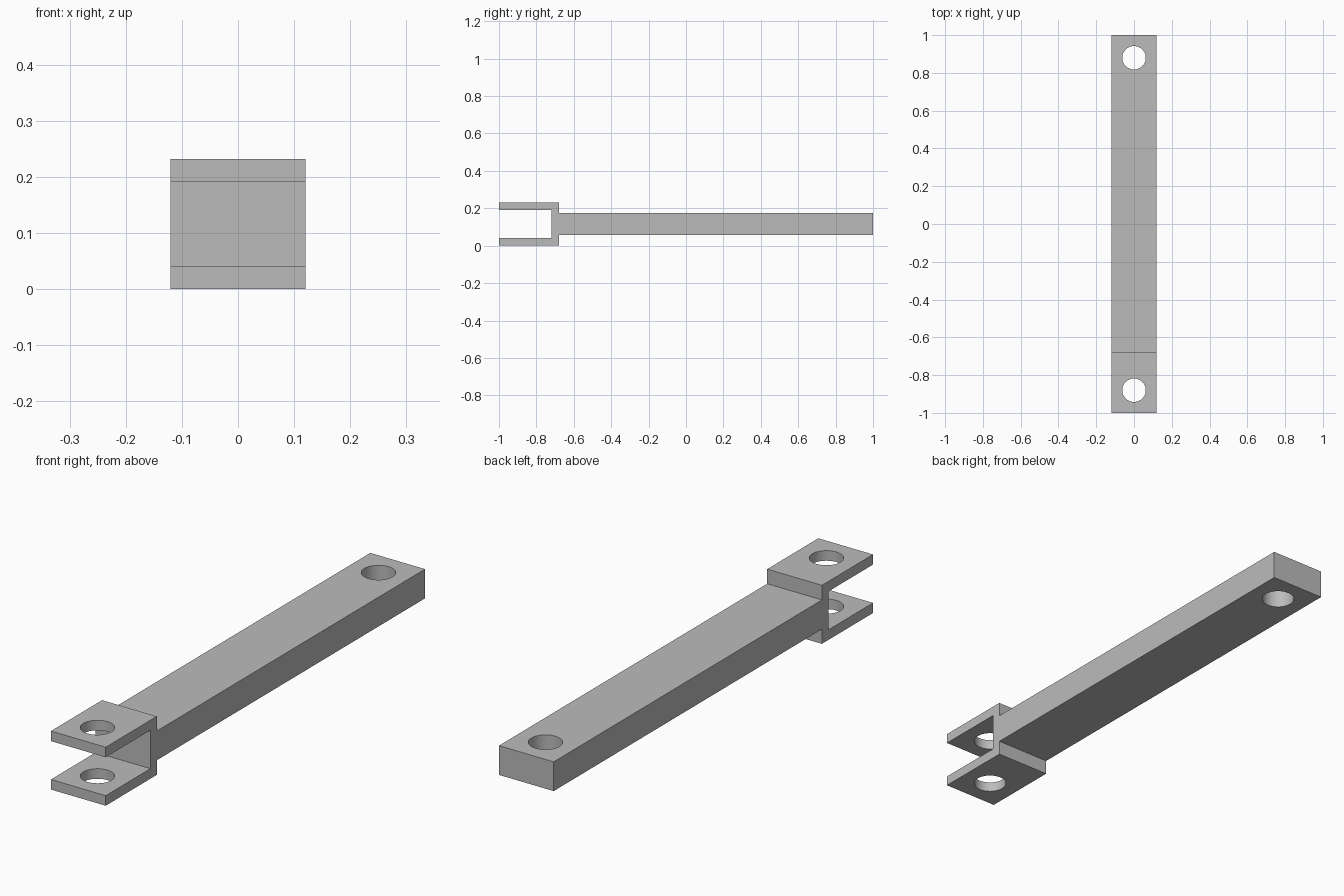
import bpy, bmesh, math

cube = bpy.data.objects.get("Cube")
if cube:
    bpy.data.objects.remove(cube, do_unlink=True)

HALF_W = 0.12
HEIGHT = 0.232
MID = HEIGHT / 2
PLATE = 0.04
ROD_HALF = 0.058
FORK_BACK = -0.68
HOLE_R = 0.062
HOLE_Y = 0.88

steel = bpy.data.materials.new("grey_steel")
steel.use_nodes = True
colour = (0.5, 0.5, 0.5, 1)
steel.diffuse_color = colour
steel.node_tree.nodes["Principled BSDF"].inputs["Base Color"].default_value = colour

# Upper half of the side outline (y, height above the centre line), mirrored below
upper = [(FORK_BACK - PLATE, MID - PLATE), (-1, MID - PLATE), (-1, MID),
         (FORK_BACK, MID), (FORK_BACK, ROD_HALF), (1, ROD_HALF)]
outline = upper + [(y, -h) for y, h in reversed(upper)]

# Link bar with forked end, extruded across its width
bm = bmesh.new()
face = bm.faces.new([bm.verts.new((-HALF_W, y, MID + h)) for y, h in outline])
side = bmesh.ops.extrude_face_region(bm, geom=[face])["geom"]
bmesh.ops.translate(bm, vec=(2 * HALF_W, 0, 0),
                    verts=[v for v in side if isinstance(v, bmesh.types.BMVert)])
bmesh.ops.recalc_face_normals(bm, faces=bm.faces)
mesh = bpy.data.meshes.new("forked_link_bar")
bm.to_mesh(mesh)
bm.free()
mesh.materials.append(steel)
bar = bpy.data.objects.new("forked_link_bar", mesh)
bpy.context.collection.objects.link(bar)

# Pin holes through the fork and the plain end
for y in (-HOLE_Y, HOLE_Y):
    bpy.ops.mesh.primitive_cylinder_add(vertices=64, radius=HOLE_R, depth=0.5,
                                        location=(0, y, MID))
    cutter = bpy.context.object
    cutter.name = "pin_hole_cutter"
    cutter.hide_render = True
    cutter.data.materials.append(steel)
    bpy.ops.object.select_all(action="DESELECT")
    bar.select_set(True)
    bpy.context.view_layer.objects.active = bar
    cut = bar.modifiers.new("pin_hole", "BOOLEAN")
    cut.operation = "DIFFERENCE"
    cut.solver = "EXACT"
    cut.object = cutter
    bpy.ops.object.modifier_apply(modifier=cut.name)
    bpy.data.objects.remove(cutter, do_unlink=True)

bpy.ops.object.shade_smooth_by_angle(angle=math.radians(30))
